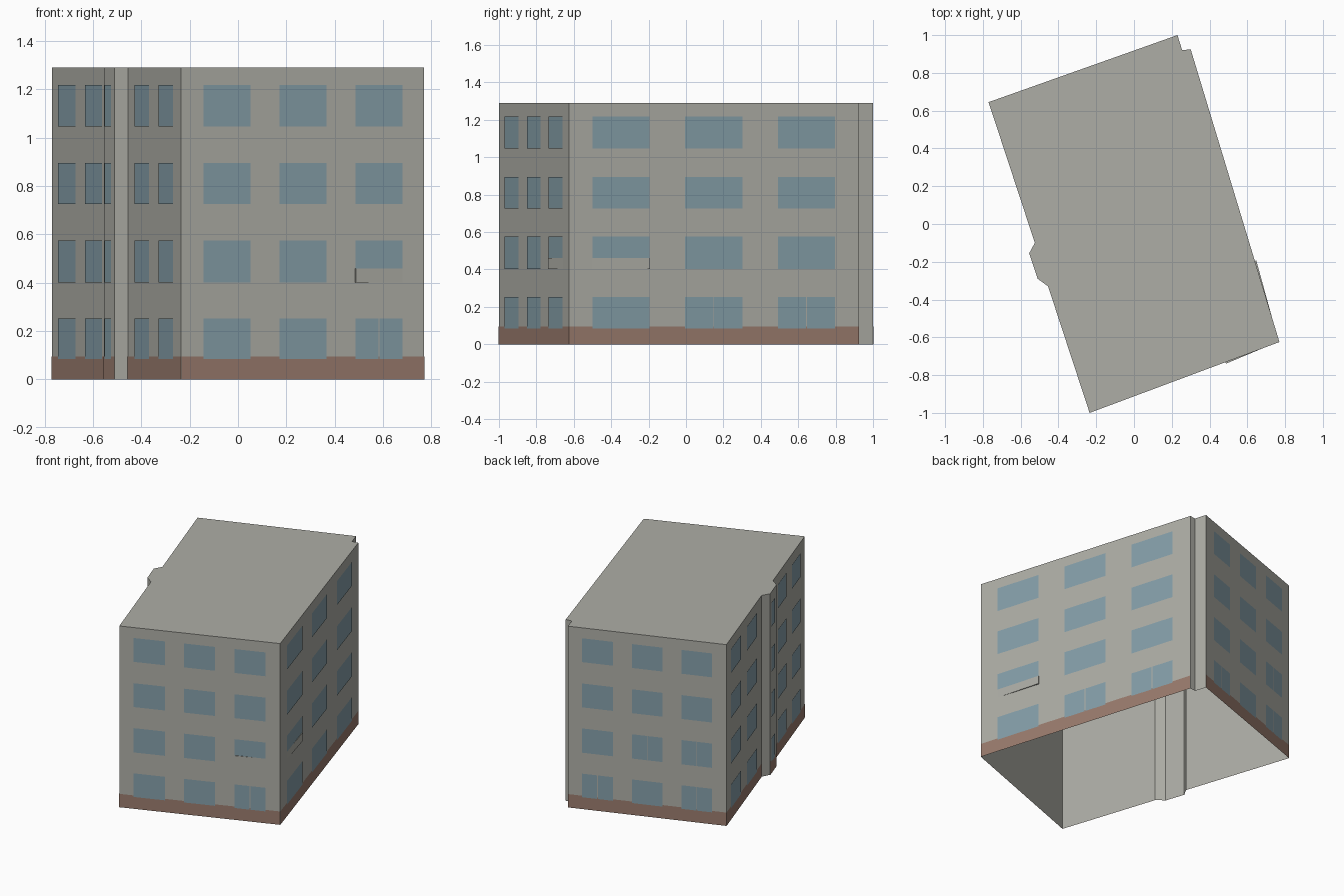
import bpy, bmesh
from mathutils import Vector

cube = bpy.data.objects.get("Cube")
if cube:
    bpy.data.objects.remove(cube, do_unlink=True)


def material(name, rgb):
    m = bpy.data.materials.new(name)
    m.use_nodes = True
    m.diffuse_color = (*rgb, 1)
    m.node_tree.nodes["Principled BSDF"].inputs["Base Color"].default_value = (*rgb, 1)
    return m


concrete = material("concrete", (0.42, 0.42, 0.38))
brick = material("brick", (0.32, 0.198, 0.153))
glass = material("window_glass", (0.235, 0.345, 0.395))

HEIGHT = 1.29
BAND = 0.095
GAP = 0.005
ROWS = [(0.085, 0.253), (0.402, 0.575), (0.725, 0.895), (1.047, 1.217)]
SHORT_SILL = 0.46

# Footprint, counter-clockwise from the front corner
plan = [Vector(p) for p in (
    (-0.235, -1.0), (0.77, -0.625), (0.30, 0.925), (0.255, 0.92), (0.23, 1.0),
    (-0.77, 0.645), (-0.525, -0.10), (-0.555, -0.155), (-0.51, -0.29), (-0.455, -0.33))]
FRONT, RIGHT, BACK, LEFT_REAR, BAY, LEFT_FRONT = 0, 1, 4, 5, 7, 9


def on_wall(wall, t, z, out=0.0):
    """Point at fraction t along a wall, pushed outward."""
    a, b = plan[wall], plan[(wall + 1) % len(plan)]
    d = (b - a).normalized()
    p = a.lerp(b, t) + Vector((d.y, -d.x)) * out
    return Vector((p.x, p.y, z))


def panel(bm, wall, t0, t1, z0, z1, out):
    bm.faces.new([bm.verts.new(on_wall(wall, t, z, out))
                  for t, z in ((t0, z0), (t1, z0), (t1, z1), (t0, z1))])


def finish(bm, name, mat):
    mesh = bpy.data.meshes.new(name)
    bm.to_mesh(mesh)
    bm.free()
    mesh.materials.append(mat)
    ob = bpy.data.objects.new(name, mesh)
    bpy.context.collection.objects.link(ob)
    return ob


# Walls and flat roof, open underneath
bm = bmesh.new()
low = [bm.verts.new((p.x, p.y, 0)) for p in plan]
top = [bm.verts.new((p.x, p.y, HEIGHT)) for p in plan]
for i in range(len(plan)):
    j = (i + 1) % len(plan)
    bm.faces.new((low[i], low[j], top[j], top[i]))
bm.faces.new(top)
finish(bm, "walls_and_roof", concrete)

# Brick base on the main walls
bm = bmesh.new()
for wall in (FRONT, RIGHT, BACK, LEFT_REAR, BAY, LEFT_FRONT):
    panel(bm, wall, 0, 1, 0, BAND, 0.0015)
finish(bm, "brick_base", brick)

# Windows: columns as fractions along each wall
wide = [(0.09, 0.284), (0.404, 0.597), (0.716, 0.91)]
columns = {
    FRONT: wide,
    RIGHT: [(0.08, 0.277), (0.40, 0.597), (0.72, 0.916)],
    BACK: wide,
    LEFT_REAR: [(0.12, 0.41), (0.57, 0.86)],
    BAY: [(0.11, 0.72)],
    LEFT_FRONT: [(0.136, 0.41), (0.59, 0.855)],
}
# (wall, row, column) of windows split by a mullion or cut short by a ledge
split = {(FRONT, 0, 2), (RIGHT, 0, 1), (RIGHT, 0, 2), (BACK, 0, 0), (BACK, 0, 2),
         (BACK, 1, 1), (BACK, 1, 2)} | {(LEFT_REAR, r, 1) for r in range(4)}
short = {(FRONT, 1, 2), (RIGHT, 1, 0)}

bm = bmesh.new()
for wall, cols in columns.items():
    length = (plan[(wall + 1) % len(plan)] - plan[wall]).length
    for r, (z0, z1) in enumerate(ROWS):
        for c, (t0, t1) in enumerate(cols):
            key = (wall, r, c)
            sill = SHORT_SILL if key in short else z0
            if key in split:
                mid, half = (t0 + t1) / 2, GAP / 2 / length
                panel(bm, wall, t0, mid - half, sill, z1, 0.003)
                panel(bm, wall, mid + half, t1, sill, z1, 0.003)
            else:
                panel(bm, wall, t0, t1, sill, z1, 0.003)
finish(bm, "windows", glass)


# Thin tapered ledges under the short windows
def ledge(name, wall, thick_t, thin_t):
    bm = bmesh.new()
    outline = [(thick_t, 0), (thick_t, 0.008), (thin_t, 0)]
    rings = [[bm.verts.new(on_wall(wall, t, z, out)) for t, out in outline]
             for z in (ROWS[1][0], SHORT_SILL)]
    bm.faces.new(rings[0])
    bm.faces.new(rings[1])
    for i in (0, 1):
        bm.faces.new((rings[0][i], rings[0][i + 1], rings[1][i + 1], rings[1][i]))
    bmesh.ops.recalc_face_normals(bm, faces=bm.faces)
    ob = finish(bm, name, concrete)
    # Make sure the tapered face looks outward
    face = ob.data.polygons[3]
    outward = on_wall(wall, 0, 0, 1) - on_wall(wall, 0, 0)
    if face.normal.dot(outward) < 0:
        ob.data.flip_normals()


ledge("front_ledge", FRONT, *wide[2])
ledge("side_ledge", RIGHT, *reversed(columns[RIGHT][0]))
